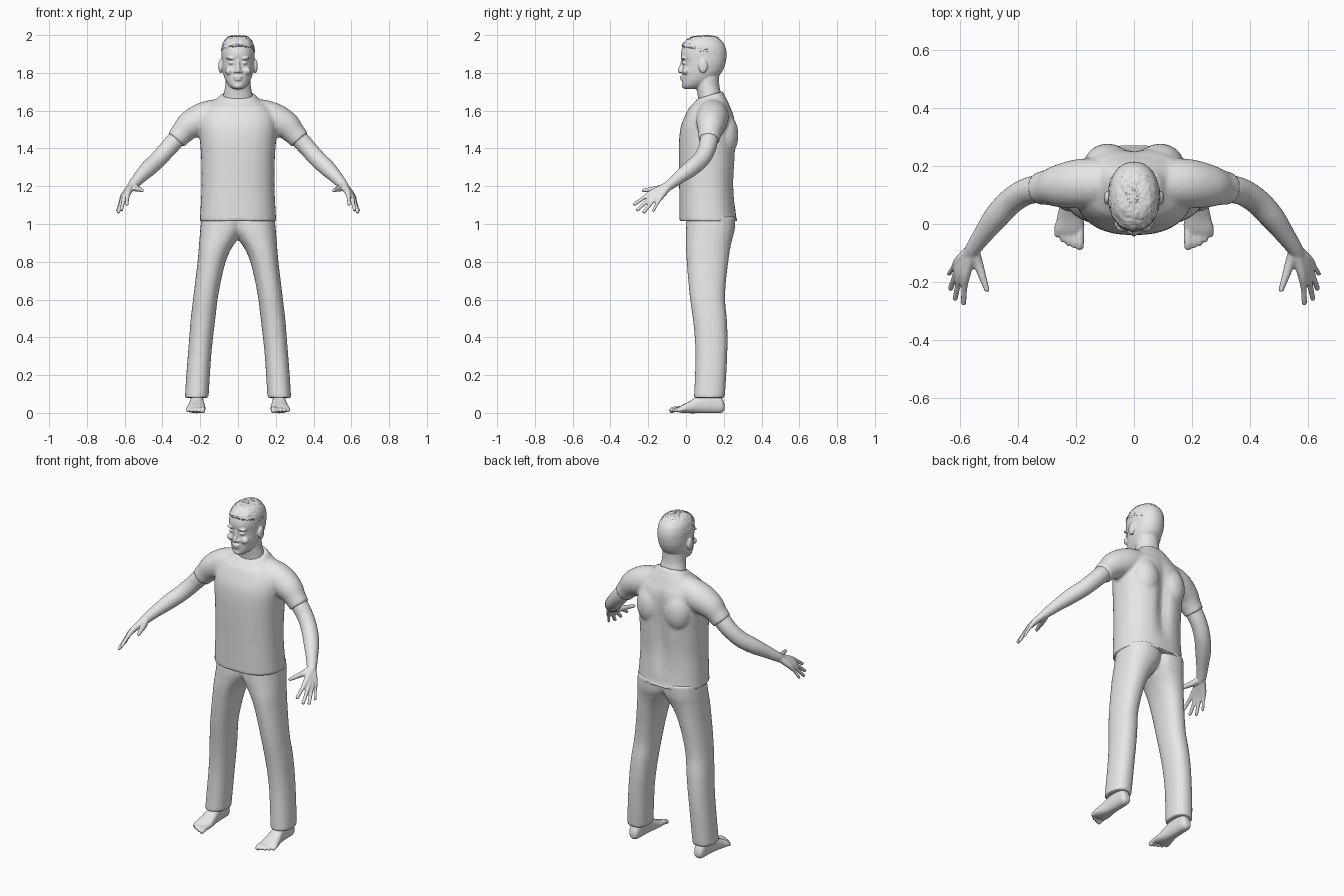
import bpy, bmesh, math, random
from mathutils import Vector, Matrix

random.seed(4)
if "Cube" in bpy.data.objects:
    bpy.data.objects.remove(bpy.data.objects["Cube"], do_unlink=True)

grey = bpy.data.materials.new("plain grey")
grey.use_nodes = True
grey.diffuse_color = (0.8, 0.8, 0.8, 1)
grey.node_tree.nodes["Principled BSDF"].inputs["Base Color"].default_value = (0.8, 0.8, 0.8, 1)


def resample(rows, steps=6):
    """Smooth curve through rows of numbers."""
    out = []
    last = len(rows) - 1
    for i in range(last):
        a, b, c, d = (rows[max(0, min(last, i + k))] for k in (-1, 0, 1, 2))
        for s in range(steps):
            t = s / steps
            out.append([0.5 * (2 * q + (r - p) * t + (2 * p - 5 * q + 4 * r - w) * t * t
                               + (3 * q - p - 3 * r + w) * t ** 3)
                        for p, q, r, w in zip(a, b, c, d)])
    return out + [list(rows[-1])]


def skin_rings(bm, rings, n, power):
    """Bridge rings given as centre and two half axes, and cap both ends."""
    loops = []
    for c, u, v in rings:
        loop = []
        for i in range(n):
            a = math.tau * i / n
            x, y = (math.copysign(abs(f) ** (2 / power), f) for f in (math.cos(a), math.sin(a)))
            loop.append(bm.verts.new(c + u * x + v * y))
        loops.append(loop)
    for p, q in zip(loops, loops[1:]):
        for i in range(n):
            j = (i + 1) % n
            bm.faces.new((p[i], p[j], q[j], q[i]))
    bm.faces.new(loops[0][::-1])
    bm.faces.new(loops[-1])


def slabs(bm, rows, axis="z", n=32, power=2.0):
    """Loft along one axis: position, x range, range on the other axis."""
    rings = []
    for h, x0, x1, w0, w1 in resample(rows):
        mid, half = (w0 + w1) / 2, (w1 - w0) / 2
        if axis == "z":
            c, v = Vector(((x0 + x1) / 2, mid, h)), Vector((0, half, 0))
        else:
            c, v = Vector(((x0 + x1) / 2, h, mid)), Vector((0, 0, half))
        rings.append((c, Vector(((x1 - x0) / 2, 0, 0)), v))
    skin_rings(bm, rings, n, power)


def tube(bm, rows, n=20):
    """Round limb through x, y, z, radius rows, with rounded end."""
    path = resample(rows)
    pts = [Vector(r[:3]) for r in path]
    rings = []
    for i, p in enumerate(pts):
        t = (pts[min(i + 1, len(pts) - 1)] - pts[max(i - 1, 0)]).normalized()
        u = t.cross(Vector((0, 0, 1))).normalized()
        rings.append((p, u * path[i][3], t.cross(u) * path[i][3]))
    skin_rings(bm, rings, n, 2)


def ball(bm, centre, radii):
    m = Matrix.Translation(centre) @ Matrix.Diagonal((*radii, 1))
    bmesh.ops.create_uvsphere(bm, u_segments=20, v_segments=12, radius=1, matrix=m)


def finish(name, bm, voxel=None, relax=3, mirror=False):
    """Make the object; blend its overlapping volumes into one skin."""
    bmesh.ops.recalc_face_normals(bm, faces=bm.faces)
    for f in bm.faces:
        f.smooth = True
    me = bpy.data.meshes.new(name)
    bm.to_mesh(me)
    bm.free()
    me.materials.append(grey)
    ob = bpy.data.objects.new(name, me)
    bpy.context.collection.objects.link(ob)
    if mirror:
        ob.modifiers.new("mirror", "MIRROR").use_mirror_merge = False
    if voxel:
        r = ob.modifiers.new("blend", "REMESH")
        r.mode = "VOXEL"
        r.voxel_size = voxel
        r.use_smooth_shade = True
        s = ob.modifiers.new("relax", "SMOOTH")
        s.factor = 0.5
        s.iterations = relax
    return ob


def even(rows):
    """Rows of height, half width, front, back made symmetric."""
    return [(z, -w, w, a, b) for z, w, a, b in rows]


# Shirt: trunk with spine groove and sloped collar, plus sleeves
bm = bmesh.new()
slabs(bm, even([(1.015, .203, -.035, .274), (1.05, .2, -.035, .264), (1.2, .193, -.036, .256),
                (1.35, .195, -.038, .264), (1.45, .202, -.036, .268), (1.52, .205, -.026, .265),
                (1.58, .195, -.002, .253), (1.63, .155, .025, .228), (1.665, .112, .045, .208),
                (1.69, .09, .06, .194)]), n=64, power=2.4)
for v in bm.verts:
    if v.co.y > .15 and 1.08 < v.co.z < 1.62:
        fade = math.sin(math.pi * (v.co.z - 1.08) / .54)
        v.co.y -= .028 * fade * math.exp(-(v.co.x / .04) ** 2)
    if v.co.z > 1.62:
        v.co.z += (v.co.y - .15) * .3 * (v.co.z - 1.62) / .07
for s in (-1, 1):
    tube(bm, [(s * .05, .14, 1.59, .08), (s * .17, .14, 1.562, .086), (s * .25, .132, 1.525, .076),
              (s * .297, .126, 1.48, .061), (s * .328, .122, 1.445, .056)], n=32)
    ball(bm, (s * .09, .2, 1.47), (.085, .078, .12))
finish("shirt", bm, .009)

# Trousers: two legs that meet at the hips
bm = bmesh.new()
slabs(bm, [(1.04, -.04, .193, .005, .262), (.97, -.03, .2, 0, .258), (.92, .0, .204, 0, .245),
           (.87, .035, .208, 0, .234), (.8, .065, .214, .004, .224), (.7, .09, .226, .012, .212),
           (.6, .108, .238, .022, .207), (.5, .12, .25, .036, .216), (.4, .132, .258, .046, .22),
           (.3, .142, .266, .05, .218), (.18, .15, .275, .047, .212), (.08, .156, .281, .042, .205)],
      power=2.25)
finish("trousers", bm, .009, mirror=True)

# Bare feet with five toes each
bm = bmesh.new()
slabs(bm, [(.204, .2, .235, .015, .045), (.185, .187, .248, 0, .085), (.13, .183, .252, -.002, .11),
           (.07, .18, .256, -.002, .092), (.02, .174, .266, -.002, .062), (-.02, .172, .273, 0, .042),
           (-.04, .178, .265, .004, .03)], axis="y", power=2.4)
for i in range(5):
    x, tip = .187 + .0195 * i, -.076 + .0025 * i * i
    r = .0145 if i == 0 else .0105
    tube(bm, [(x - .002, .0, .024, r), (x, tip + .02, .02, r), (x, tip, .013, r)], n=14)
    ball(bm, (x, tip, .013), (r, r, r))
finish("feet", bm, .005, 2, mirror=True)

# Arms, with palm and fingers spread from the wrist
bm = bmesh.new()
tube(bm, [(.25, .13, 1.525, .045), (.325, .122, 1.45, .048), (.375, .11, 1.395, .046),
          (.425, .078, 1.34, .045), (.475, .025, 1.293, .043), (.52, -.035, 1.247, .034),
          (.555, -.085, 1.208, .027), (.566, -.11, 1.192, .022)], n=24)
wrist = Vector((.556, -.085, 1.208))
fingers = [(.588, -.272, 1.105, .0095), (.617, -.256, 1.075, .0095),
           (.633, -.222, 1.064, .0095), (.638, -.172, 1.072, .008)]
for x, y, z, r in fingers:
    tip = Vector((x, y, z))
    knuckle = wrist.lerp(tip, .48) + Vector((.009, 0, .01))
    joint = wrist.lerp(tip, .75) + Vector((.006, 0, .007))
    tube(bm, [(*wrist, .021), (*knuckle, .0165), (*joint, r * 1.12), (*tip, r)], n=14)
    ball(bm, tip, (r, r, r))
tube(bm, [(*wrist, .02), (.54, -.13, 1.19, .018), (.522, -.185, 1.183, .013),
          (.508, -.226, 1.178, .0095)], n=14)
ball(bm, (.508, -.226, 1.178), (.0095, .0095, .0095))
finish("arms", bm, .005, 2, mirror=True)

# Head: neck, skull, ears and facial features
bm = bmesh.new()
slabs(bm, even([(1.6, .085, .07, .19), (1.68, .077, .062, .187), (1.73, .068, .054, .177),
                (1.78, .066, .05, .176), (1.82, .06, .07, .18)]))
slabs(bm, even([(1.714, .024, -.004, .05), (1.73, .046, -.017, .09), (1.76, .066, -.02, .145),
                (1.8, .079, -.021, .187), (1.84, .085, -.018, .206), (1.865, .087, -.02, .212),
                (1.89, .088, -.027, .215), (1.92, .088, -.024, .213), (1.955, .081, -.01, .2),
                (1.982, .062, .018, .172), (1.995, .028, .06, .13)]), n=48, power=2.15)
tube(bm, [(0, -.017, 1.872, .008), (0, -.023, 1.84, .01), (0, -.031, 1.814, .013),
          (0, -.026, 1.802, .01)], n=14)
ball(bm, (0, -.019, 1.779), (.024, .013, .007))
ball(bm, (0, -.018, 1.766), (.02, .013, .008))
ball(bm, (0, -.008, 1.732), (.024, .014, .016))
for s in (-1, 1):
    ball(bm, (s * .093, .09, 1.835), (.011, .024, .037))
    ball(bm, (s * .016, -.022, 1.807), (.01, .012, .008))
    ball(bm, (s * .035, -.011, 1.853), (.016, .011, .008))
    ball(bm, (s * .036, -.013, 1.877), (.026, .014, .007))
    ball(bm, (s * .045, .0, 1.81), (.024, .02, .02))
finish("head", bm, .005, 2)

# Short rough hair, lower at the back
bm = bmesh.new()
slabs(bm, even([(1.937, .086, -.017, .21), (1.945, .0885, -.021, .212), (1.96, .083, -.013, .205),
                (1.98, .07, .008, .187), (1.993, .045, .04, .155), (1.997, .015, .075, .115)]),
      n=56, power=2.15)
for v in bm.verts:
    v.co.z -= .25 * (v.co.y + .02) * max(0, 1.99 - v.co.z) / .055
    v.co += Vector([random.uniform(-.003, .003) for _ in range(3)])
finish("hair", bm)
